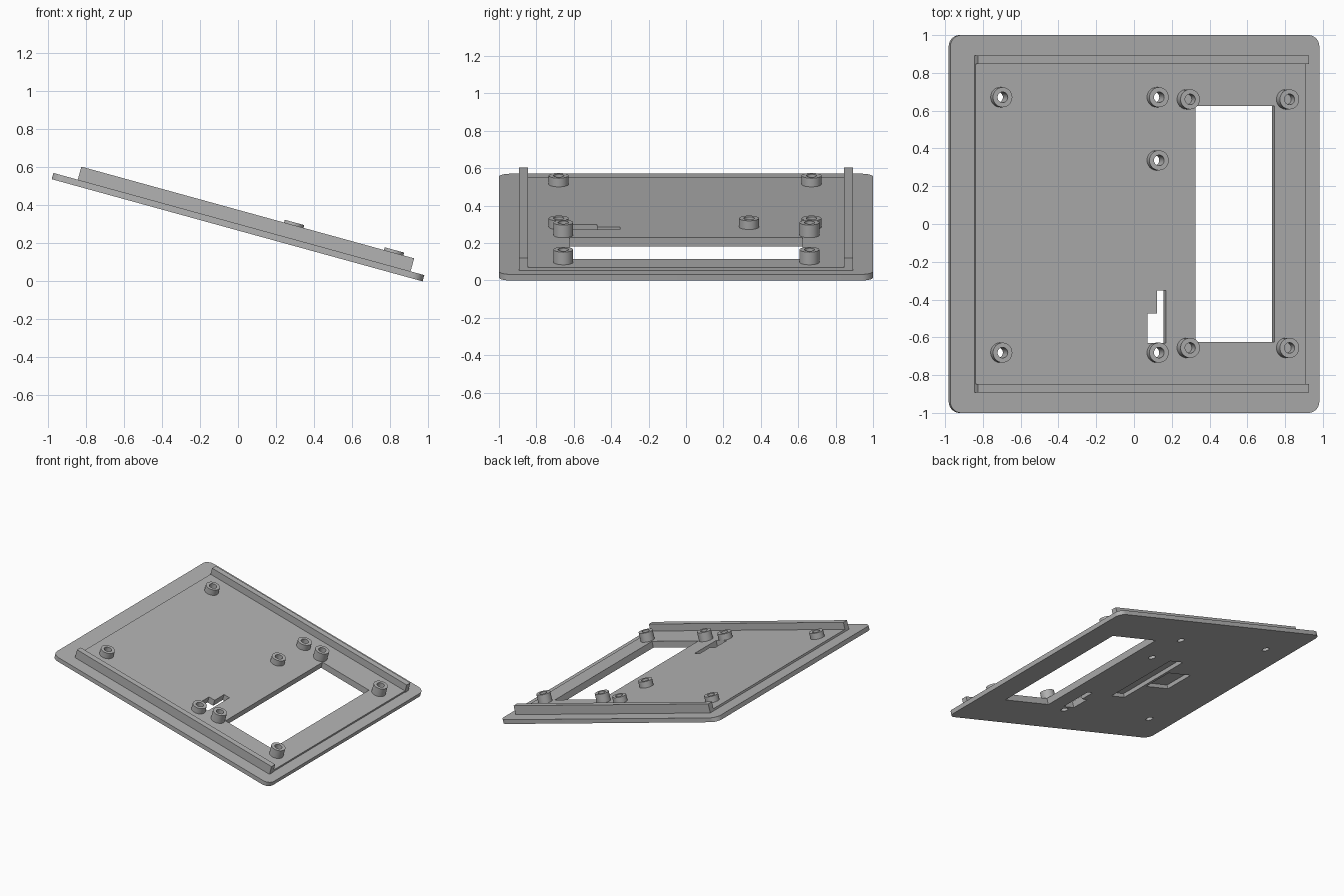
import bpy, bmesh, math
from mathutils import Matrix, Vector

cube = bpy.data.objects.get("Cube")
if cube:
    bpy.data.objects.remove(cube, do_unlink=True)

grey = bpy.data.materials.new("plain grey")
grey.use_nodes = True
COLOUR = (0.45, 0.45, 0.45, 1)
grey.diffuse_color = COLOUR
grey.node_tree.nodes["Principled BSDF"].inputs["Base Color"].default_value = COLOUR

# Parts are laid out flat (u, y, n), then tilted down towards +x
ANGLE = math.radians(15.4)
HALF = 1.013
PLATE, DECK, RAIL = 0.034, 0.05, 0.105
TILT = Matrix.Translation((-0.0045, 0, HALF * math.sin(ANGLE))) @ Matrix.Rotation(ANGLE, 4, 'Y')


def along(x, n):
    """Distance along the slope for a world x at height n above the underside."""
    return (x + 0.0045 - n * math.sin(ANGLE)) / math.cos(ANGLE)


def prism(name, outline, low, high):
    bm = bmesh.new()
    face = bm.faces.new([bm.verts.new((u, y, low)) for u, y in outline])
    top = bmesh.ops.extrude_face_region(bm, geom=[face])
    moved = [v for v in top["geom"] if isinstance(v, bmesh.types.BMVert)]
    bmesh.ops.translate(bm, verts=moved, vec=Vector((0, 0, high - low)))
    bmesh.ops.recalc_face_normals(bm, faces=bm.faces)
    mesh = bpy.data.meshes.new(name)
    bm.to_mesh(mesh)
    bm.free()
    mesh.materials.append(grey)
    obj = bpy.data.objects.new(name, mesh)
    bpy.context.collection.objects.link(obj)
    return obj


def rect(u0, u1, y0, y1):
    return [(u0, y0), (u1, y0), (u1, y1), (u0, y1)]


def circle(u, y, r, sides=32):
    steps = [math.tau * i / sides for i in range(sides)]
    return [(u + r * math.cos(a), y + r * math.sin(a)) for a in steps]


def rounded(hu, hy, r, steps=8):
    points = []
    for i, (su, sy) in enumerate([(1, 1), (-1, 1), (-1, -1), (1, -1)]):
        for k in range(steps + 1):
            a = math.pi / 2 * (i + k / steps)
            points.append((su * (hu - r) + r * math.cos(a), sy * (hy - r) + r * math.sin(a)))
    return points


def finish(obj, cutters=()):
    """Cut the openings, apply them, tilt the part and shade it."""
    for cutter in cutters:
        mod = obj.modifiers.new("cut", 'BOOLEAN')
        mod.operation = 'DIFFERENCE'
        mod.solver = 'EXACT'
        mod.object = cutter
    bpy.context.view_layer.update()
    evaluated = obj.evaluated_get(bpy.context.evaluated_depsgraph_get())
    mesh = bpy.data.meshes.new_from_object(evaluated)
    obj.modifiers.clear()
    obj.data = mesh
    mesh.transform(TILT)
    bpy.ops.object.select_all(action='DESELECT')
    obj.select_set(True)
    bpy.context.view_layer.objects.active = obj
    bpy.ops.object.shade_smooth_by_angle(angle=math.radians(30))


# Openings through the panel: large window and stepped slot
window = prism("window_cutter", rect(0.328, 0.762, -0.624, 0.624), -0.1, 0.2)
a, b, c = [along(x, DECK) for x in (0.072, 0.122, 0.17)]
slot = prism("slot_cutter", [(a, -0.63), (c, -0.63), (c, -0.353), (b, -0.353),
                             (b, -0.475), (a, -0.475)], -0.1, 0.2)
# Shallow pockets in the underside
pockets = [prism("long_pocket_cutter", rect(-0.22, -0.09, -0.37, 0.31), -0.1, 0.03),
           prism("short_pocket_cutter", rect(-0.47, -0.25, -0.15, 0.11), -0.1, 0.03)]

# Hollow bosses: x, y, top height, lowest point of the bore
screw, blind = (0.098, -0.1), (0.12, DECK)
spots = [(x, y, *screw) for x in (-0.708, 0.12) for y in (0.671, -0.681)]
spots += [(0.12, 0.337, *screw)]
spots += [(x, y, *blind) for x in (0.279, 0.805) for y in (0.66, -0.656)]
bores = []
for x, y, top, floor in spots:
    u = along(x, DECK)
    bore = prism("bore_cutter", circle(u, y, 0.028), floor, 0.2)
    boss = prism("boss", circle(u, y, 0.053), DECK, top)
    finish(boss, [bore])
    bores.append((bore, floor))

through = [window, slot] + [bore for bore, floor in bores if floor < 0]

# Base plate and raised deck
finish(prism("base_plate", rounded(HALF, 1.0, 0.06), 0, PLATE), through + pockets)
finish(prism("raised_deck", rect(-0.88, 0.935, -0.846, 0.846), PLATE, DECK), through)

# Side rails
for name, side in (("left_rail", 1), ("right_rail", -1)):
    finish(prism(name, rect(-0.88, 0.938, side * 0.846, side * 0.893), PLATE, RAIL))

# Remove the cutters
for cutter in [window, slot] + pockets + [bore for bore, floor in bores]:
    bpy.data.objects.remove(cutter, do_unlink=True)
